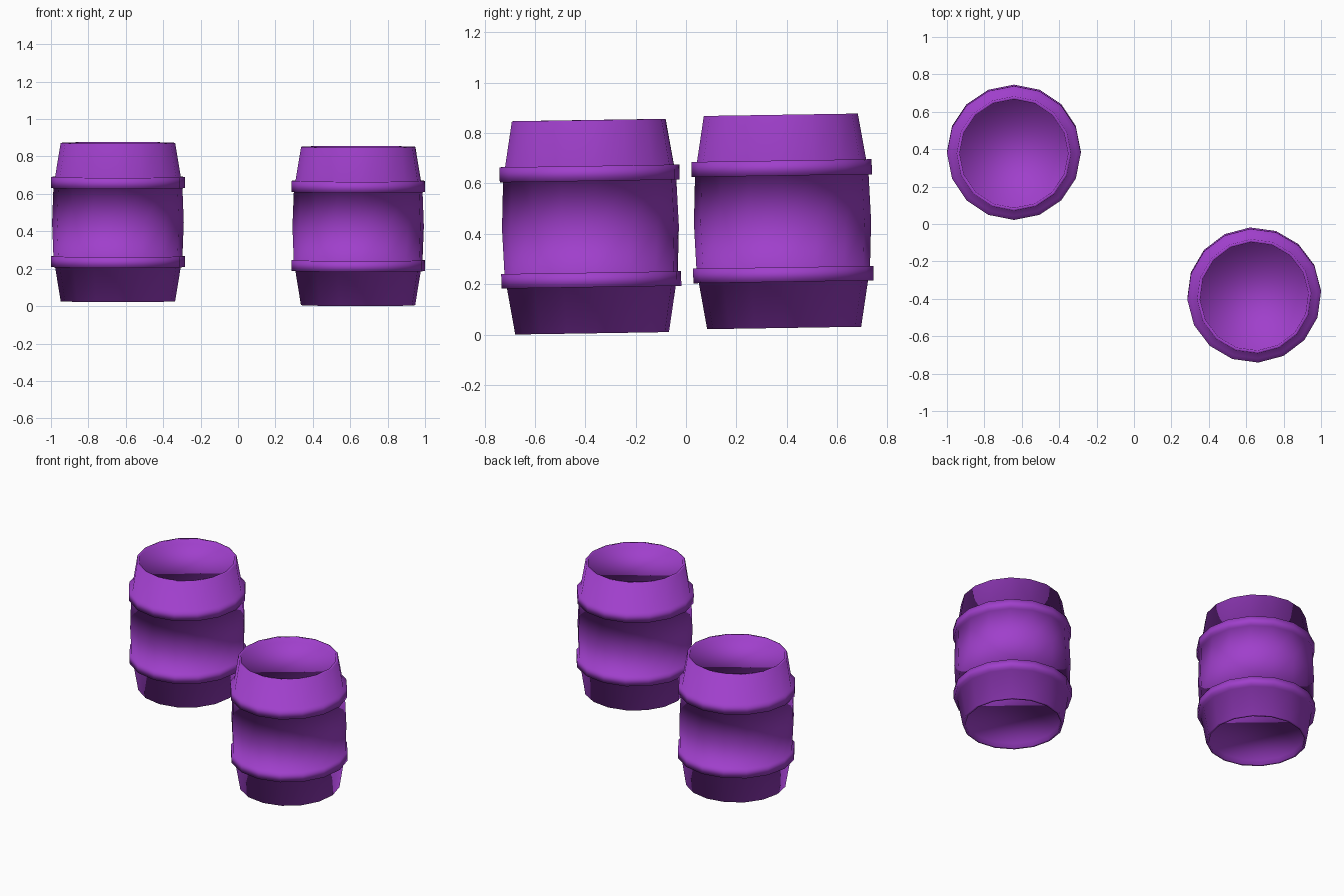
import bpy
import bmesh
from math import cos, sin, pi, radians

cube = bpy.data.objects.get("Cube")
if cube:
    bpy.data.objects.remove(cube, do_unlink=True)

# Single painted colour
COLOUR = (0.35, 0.05, 0.6, 1)
paint = bpy.data.materials.new("purple_paint")
paint.use_nodes = True
paint.diffuse_color = COLOUR
shader = paint.node_tree.nodes["Principled BSDF"]
shader.inputs["Base Color"].default_value = COLOUR
shader.inputs["Roughness"].default_value = 0.8

SIDES = 16
HEIGHT = 0.847
HOOP = 0.358

# Radius and height from the recessed base, out over the hoops, to the recessed lid
PROFILE = [
    (0.288, 0.03), (0.29, 0.0), (0.306, 0.0),
    (0.336, 0.183), (HOOP, 0.183), (HOOP, 0.241), (0.345, 0.241),
    (0.352, 0.42),
    (0.345, 0.605), (HOOP, 0.605), (HOOP, 0.665), (0.336, 0.665),
    (0.306, HEIGHT), (0.29, HEIGHT), (0.288, HEIGHT - 0.03),
]


def add_barrel(name, location, turn):
    bm = bmesh.new()
    rings = []
    for radius, z in PROFILE:
        angles = [2 * pi * i / SIDES for i in range(SIDES)]
        rings.append([bm.verts.new((radius * cos(a), radius * sin(a), z)) for a in angles])
    # Staves and hoops
    for low, high in zip(rings, rings[1:]):
        for i in range(SIDES):
            j = (i + 1) % SIDES
            bm.faces.new((low[i], low[j], high[j], high[i]))
    # Base and lid
    bm.faces.new(rings[0][::-1])
    bm.faces.new(rings[-1])
    for face in bm.faces:
        face.smooth = True
    mesh = bpy.data.meshes.new(name)
    bm.to_mesh(mesh)
    bm.free()
    mesh.materials.append(paint)
    barrel = bpy.data.objects.new(name, mesh)
    barrel.location = location
    # Slight lean, as on uneven ground
    barrel.rotation_euler = (radians(0.9), 0, radians(turn))
    bpy.context.collection.objects.link(barrel)


add_barrel("barrel_right", (-0.642, 0.39, 0.026), 0)
add_barrel("barrel_left", (0.642, -0.373, 0.005), 3.5)
